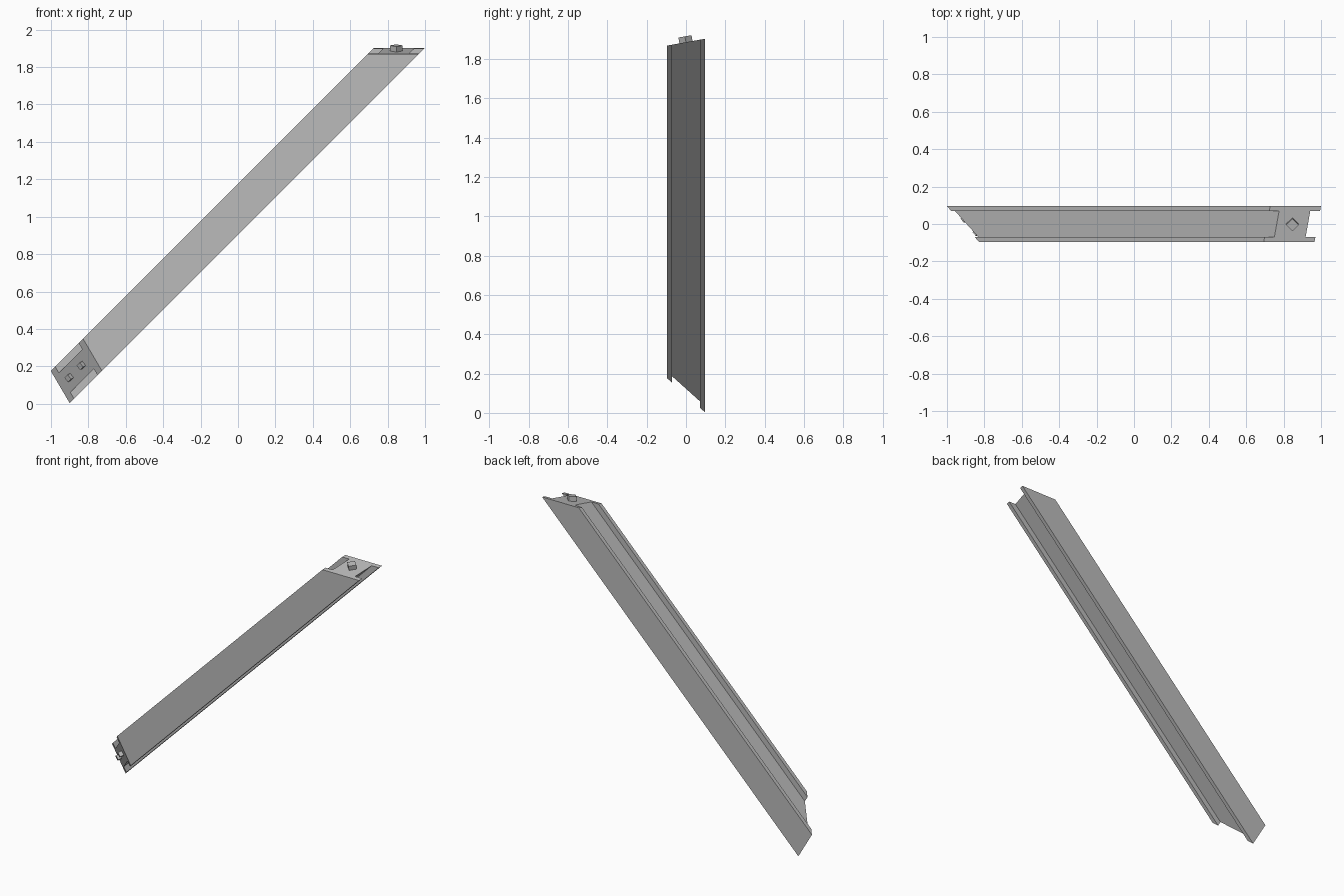
import bpy, bmesh
from math import sqrt
from mathutils import Vector, Matrix

cube = bpy.data.objects.get("Cube")
if cube:
    bpy.data.objects.remove(cube, do_unlink=True)

grey = bpy.data.materials.new("plain grey")
grey.use_nodes = True
color = (0.5, 0.5, 0.5, 1)
grey.diffuse_color = color
grey.node_tree.nodes["Principled BSDF"].inputs["Base Color"].default_value = color

R = sqrt(0.5)
ALONG = Vector((R, 0, R))       # beam axis
ACROSS = Vector((-R, 0, R))     # across the web
DEPTH = Vector((0, 1, 0))
MID = 0.735                     # beam centre line offset along ACROSS
HALF = 0.096                    # half section size
FLANGE, NOTCH = 0.026, 0.037


def place(u, v, y):
    return ALONG * u + ACROSS * (MID + v) + DEPTH * y


def foot(v, y):                 # lower oblique cut
    return place(-0.487 + 0.26 * v - 1.27 * y, v, y)


def head(v, y):                 # upper, nearly level cut
    return place((1.886 + 0.18 * y) / R - MID - v, v, y)


def add_object(name, bm):
    bmesh.ops.recalc_face_normals(bm, faces=bm.faces)
    mesh = bpy.data.meshes.new(name)
    bm.to_mesh(mesh)
    bm.free()
    mesh.materials.append(grey)
    bpy.context.collection.objects.link(bpy.data.objects.new(name, mesh))


# H-section beam stretched between the two cuts
quarter = [(HALF, HALF), (HALF, HALF - FLANGE), (HALF - NOTCH, HALF - FLANGE)]
side = quarter + [(v, -y) for v, y in reversed(quarter)]
profile = side + [(-v, y) for v, y in reversed(side)]
bm = bmesh.new()
low = [bm.verts.new(foot(v, y)) for v, y in profile]
high = [bm.verts.new(head(v, y)) for v, y in profile]
bm.faces.new(low)
bm.faces.new(high)
for i in range(len(profile)):
    j = (i + 1) % len(profile)
    bm.faces.new((low[i], low[j], high[j], high[i]))
add_object("diagonal_beam", bm)


# Square pegs standing on the cut faces
def peg(name, base, edge, normal, width, height):
    z = normal.normalized()
    x = (edge - z * edge.dot(z)).normalized()
    turn = Matrix((x, z.cross(x), z)).transposed().to_4x4()
    bm = bmesh.new()
    bmesh.ops.create_cube(bm, size=1)
    bmesh.ops.scale(bm, vec=(width, width, height), verts=bm.verts)
    bmesh.ops.transform(bm, matrix=Matrix.Translation(base + z * height / 2) @ turn,
                        verts=bm.verts)
    add_object(name, bm)


peg("head_peg", head(0, 0), Vector((1, 1, 0)), Vector((0, -0.18, 1)), 0.048, 0.03)
foot_normal = -ALONG + ACROSS * 0.26 - DEPTH * 1.27
for name, y in (("lower_foot_peg", 0.036), ("upper_foot_peg", -0.036)):
    peg(name, foot(0, y), ACROSS, foot_normal, 0.03, 0.025)
